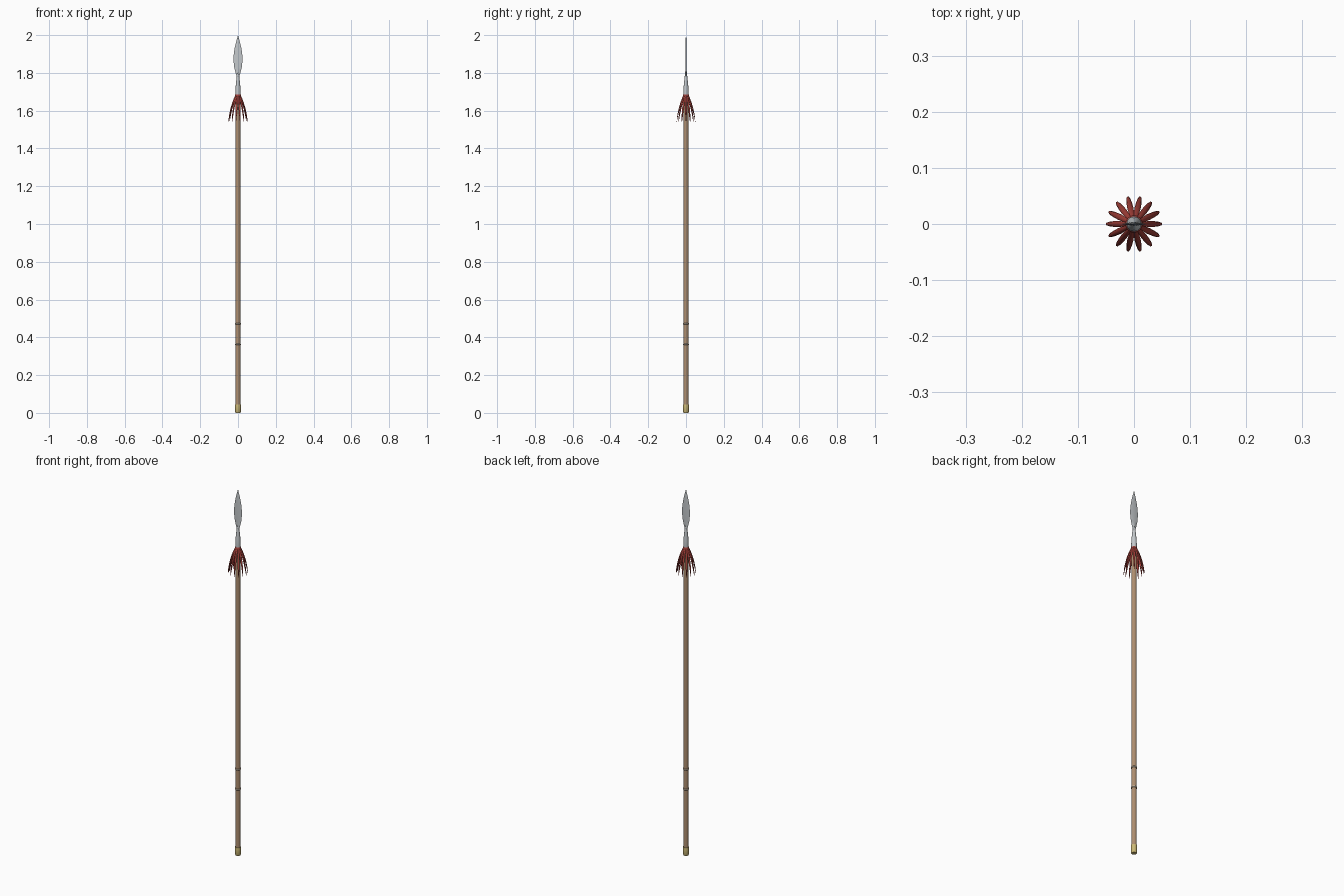
import bpy, bmesh, math
from mathutils import Vector

if "Cube" in bpy.data.objects:
    bpy.data.objects.remove(bpy.data.objects["Cube"])


def material(name, rgb):
    m = bpy.data.materials.new(name)
    m.diffuse_color = (*rgb, 1)
    m.use_nodes = True
    m.node_tree.nodes["Principled BSDF"].inputs["Base Color"].default_value = m.diffuse_color
    return m


WOOD = material("wood", (0.42, 0.27, 0.16))
STEEL = material("steel", (0.55, 0.58, 0.60))
BRASS = material("brass", (0.60, 0.48, 0.18))
RED = material("red", (0.36, 0.05, 0.04))
BONE = material("bone", (0.62, 0.52, 0.40))


def loft(name, rings, mat, sides, angle=35):
    """Skin closed rings of points, cap both ends, smooth by angle."""
    bm = bmesh.new()
    loops = [[bm.verts.new(p) for p in ring] for ring in rings]
    for a, b in zip(loops, loops[1:]):
        for i in range(sides):
            j = (i + 1) % sides
            bm.faces.new((a[i], a[j], b[j], b[i]))
    bm.faces.new(loops[0][::-1])
    bm.faces.new(loops[-1])
    bmesh.ops.recalc_face_normals(bm, faces=bm.faces)
    me = bpy.data.meshes.new(name)
    bm.to_mesh(me)
    bm.free()
    me.materials.append(mat)
    ob = bpy.data.objects.new(name, me)
    bpy.context.collection.objects.link(ob)
    bpy.ops.object.select_all(action='DESELECT')
    ob.select_set(True)
    bpy.context.view_layer.objects.active = ob
    bpy.ops.object.shade_smooth_by_angle(angle=math.radians(angle))
    return ob


def ellipse(rx, ry, z, sides):
    return [(rx * math.cos(2 * math.pi * i / sides),
             ry * math.sin(2 * math.pi * i / sides), z) for i in range(sides)]


def turned(name, profile, mat, sides=24):
    return loft(name, [ellipse(r, r, z, sides) for r, z in profile], mat, sides)


# Wooden shaft, brass butt cap and grip rings
turned("shaft", [(0.013, 0.01), (0.013, 1.69)], WOOD)
turned("butt_cap", [(0.0125, 0), (0.0145, 0.004), (0.0155, 0.038), (0.0145, 0.045)], BRASS)
for n, z in enumerate((0.363, 0.472)):
    turned(f"grip_ring_{n + 1}", [(0.0135, z - 0.004), (0.0155, z - 0.002),
                                  (0.0155, z + 0.002), (0.0135, z + 0.004)], BONE)

# Steel socket and neck
turned("socket", [(0.0125, 1.67), (0.0135, 1.695), (0.013, 1.72), (0.0105, 1.75),
                  (0.007, 1.78), (0.004, 1.80), (0.0015, 1.83)], STEEL)

# Leaf blade with a diamond cross-section
blade = [(0.007, 0.0045, 1.77), (0.0085, 0.0042, 1.785), (0.014, 0.004, 1.805),
         (0.020, 0.0037, 1.83), (0.0235, 0.0034, 1.86), (0.024, 0.0032, 1.88),
         (0.0215, 0.003, 1.91), (0.016, 0.0027, 1.94), (0.0085, 0.002, 1.97),
         (0.004, 0.0015, 1.985), (0.0004, 0.0004, 2.0)]
loft("blade", [ellipse(w, t, z, 4) for w, t, z in blade], STEEL, 4, 25)

# Collar binding and ring of drooping tassel strands
turned("tassel_collar", [(0.0135, 1.67), (0.0155, 1.673), (0.0155, 1.683),
                         (0.0135, 1.686)], RED)
PATH = [(0.011, 1.684, 0.003), (0.018, 1.668, 0.0045), (0.028, 1.640, 0.0055),
        (0.037, 1.610, 0.005), (0.044, 1.580, 0.004), (0.0485, 1.555, 0.0025),
        (0.050, 1.54, 0.0006)]
COUNT, SIDES = 14, 8
for k in range(COUNT):
    a = 2 * math.pi * k / COUNT
    out, side = Vector((math.cos(a), math.sin(a), 0)), Vector((-math.sin(a), math.cos(a), 0))
    rings = []
    for r, z, w in PATH:
        c = out * r + Vector((0, 0, z))
        rings.append([c + side * w * math.cos(t) + out * 0.6 * w * math.sin(t)
                      for t in (2 * math.pi * i / SIDES for i in range(SIDES))])
    loft(f"tassel_strand_{k + 1}", rings, RED, SIDES, 60)
